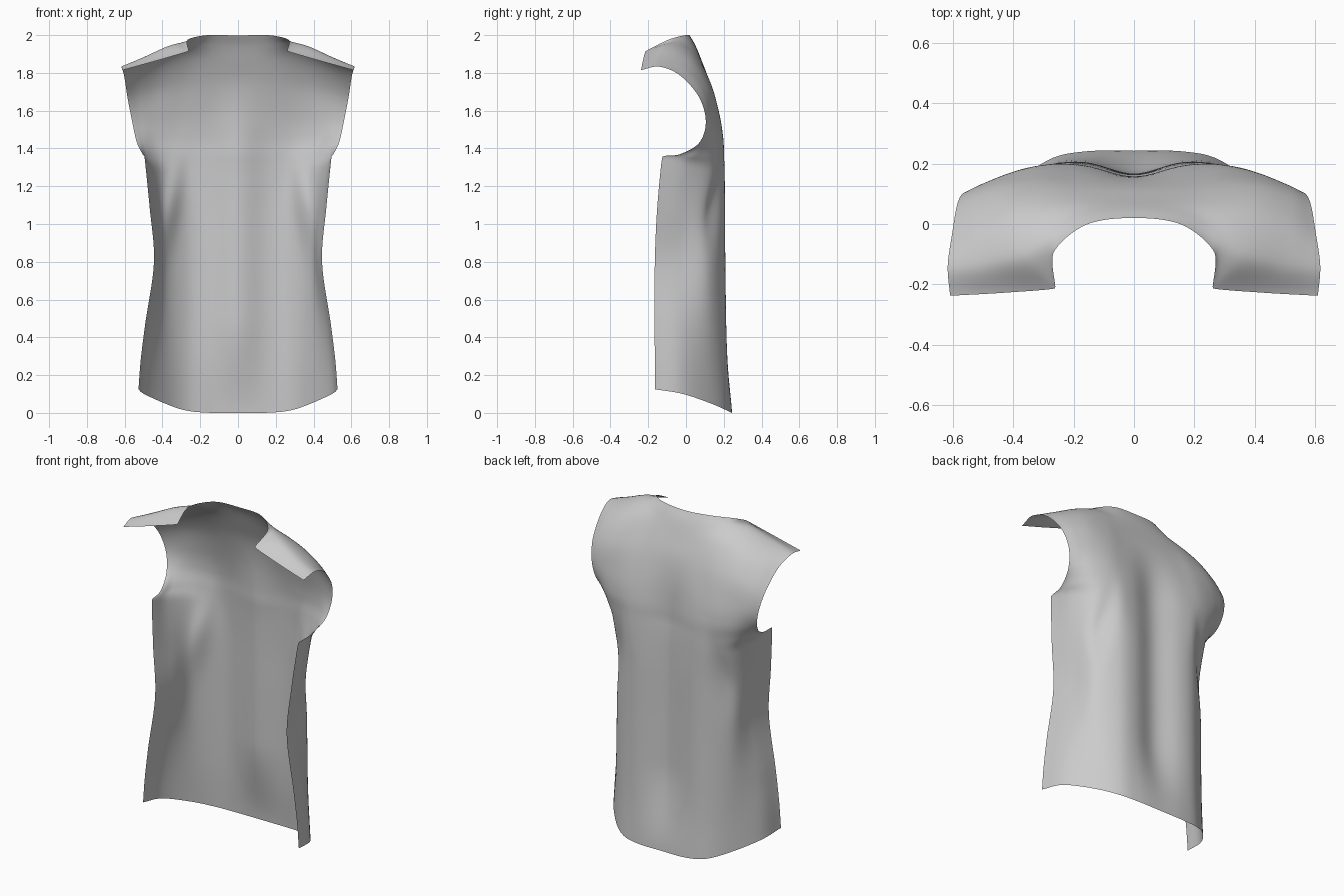
import bpy
from math import exp
from mathutils import Vector

if "Cube" in bpy.data.objects:
    bpy.data.objects.remove(bpy.data.objects["Cube"])

STEPS = 8  # subdivisions between control points


def spline(pts):
    """Hermite curve through points; tangents fade out at sharp corners."""
    n = len(pts)
    tan = []
    for i in range(n):
        if i in (0, n - 1):
            a = min(i, n - 2)
            tan.append(pts[a + 1] - pts[a])
            continue
        a, b = pts[i] - pts[i - 1], pts[i + 1] - pts[i]
        m = (a + b) * 0.5
        lim = min(a.length, b.length) * 1.2
        if m.length > lim:
            m = m.normalized() * lim
        tan.append(m * min(1, max(0, a.normalized().dot(b.normalized()) * 1.3)))
    out = []
    for i in range(n - 1):
        for k in range(STEPS):
            t = k / STEPS
            h = t * t * (3 - 2 * t)
            out.append(pts[i] * (1 - h) + pts[i + 1] * h
                       + tan[i] * (t * (1 - t) ** 2) - tan[i + 1] * (t * t * (1 - t)))
    out.append(pts[-1].copy())
    return out


# Body rows: centre y, centre z, side x, side y, side z
body = [(.243, 0, .527, -.165, .125), (.23, .22, .515, -.165, .28),
        (.224, .45, .49, -.166, .48), (.219, .8, .445, -.165, .8),
        (.217, 1.08, .468, -.152, 1.09)]
rows = []
for yc, zc, xs, ys, zs in body:
    section = [(0, 1), (.16, .995), (.28, .93), (.39, .72), (xs * .945, .36), (xs, 0)]
    rows.append([Vector((x, ys + (yc - ys) * f, zs + (zc - zs) * f ** 1.6))
                 for x, f in section])

# Upper rows: centre (y, z), then four points out to armhole / shoulder edge
upper = [
    ((.214, 1.25), (.29, .195, 1.26), (.405, .13, 1.28), (.475, 0, 1.31), (.495, -.125, 1.355)),
    ((.208, 1.36), (.30, .195, 1.36), (.42, .145, 1.365), (.485, .06, 1.365), (.505, -.03, 1.37)),
    ((.20, 1.46), (.32, .193, 1.46), (.43, .162, 1.46), (.50, .115, 1.45), (.535, .07, 1.43)),
    ((.174, 1.59), (.32, .176, 1.58), (.43, .156, 1.58), (.51, .13, 1.56), (.56, .105, 1.54)),
    ((.13, 1.74), (.30, .132, 1.74), (.42, .12, 1.73), (.52, .095, 1.70), (.585, .07, 1.67)),
    ((.083, 1.865), (.28, .055, 1.885), (.40, .03, 1.87), (.52, 0, 1.825), (.603, -.03, 1.785)),
    ((.05, 1.945), (.275, -.03, 1.957), (.36, -.10, 1.945), (.50, -.13, 1.883), (.618, -.14, 1.833)),
    ((.02, 1.998), (.267, -.095, 1.975), (.262, -.213, 1.915), (.43, -.228, 1.865), (.61, -.238, 1.815)),
]
for (yc, zc), *pts in upper:
    p = [Vector(q) for q in pts]
    c = Vector((0, yc, zc))
    mid = c.lerp(p[0], .2)
    mid.x = .6 * p[0].x
    if zc > 1.9:
        mid.z = zc + .002
    rows.append([c, mid] + p)

# Mirror each row, then spline across and along
full = [[Vector((-p.x, p.y, p.z)) for p in r[:0:-1]] + r for r in rows]
across = [spline(r) for r in full]
columns = [spline(list(c)) for c in zip(*across)]
nu, nv = len(columns), len(columns[0])


def ramp(t):
    t = min(1, max(0, t))
    return t * t * (3 - 2 * t)


def drape(p):
    """Hollow along the spine and soft folds below the underarms."""
    x, y, z = abs(p.x), p.y, p.z
    p.y -= .05 * exp(-(x / .13) ** 2) * ramp(z / .5) * ramp((1.8 - z) / .45)
    if y > -.1 and z < 1.5:
        path = .37 + .15 * (1.0 - z)
        p.y -= .022 * exp(-((x - path) / .045) ** 2 - ((z - 1.08) / .2) ** 2)
    return p


verts = [drape(p) for c in columns for p in c]
faces = [(i * nv + j, (i + 1) * nv + j, (i + 1) * nv + j + 1, i * nv + j + 1)
         for i in range(nu - 1) for j in range(nv - 1)]

# Garment back panel
mesh = bpy.data.meshes.new("shirt_back_panel")
mesh.from_pydata(verts, [], [f[::-1] for f in faces])
panel = bpy.data.objects.new("shirt_back_panel", mesh)
bpy.context.collection.objects.link(panel)
mesh.polygons.foreach_set("use_smooth", [True] * len(mesh.polygons))
mesh.update()
